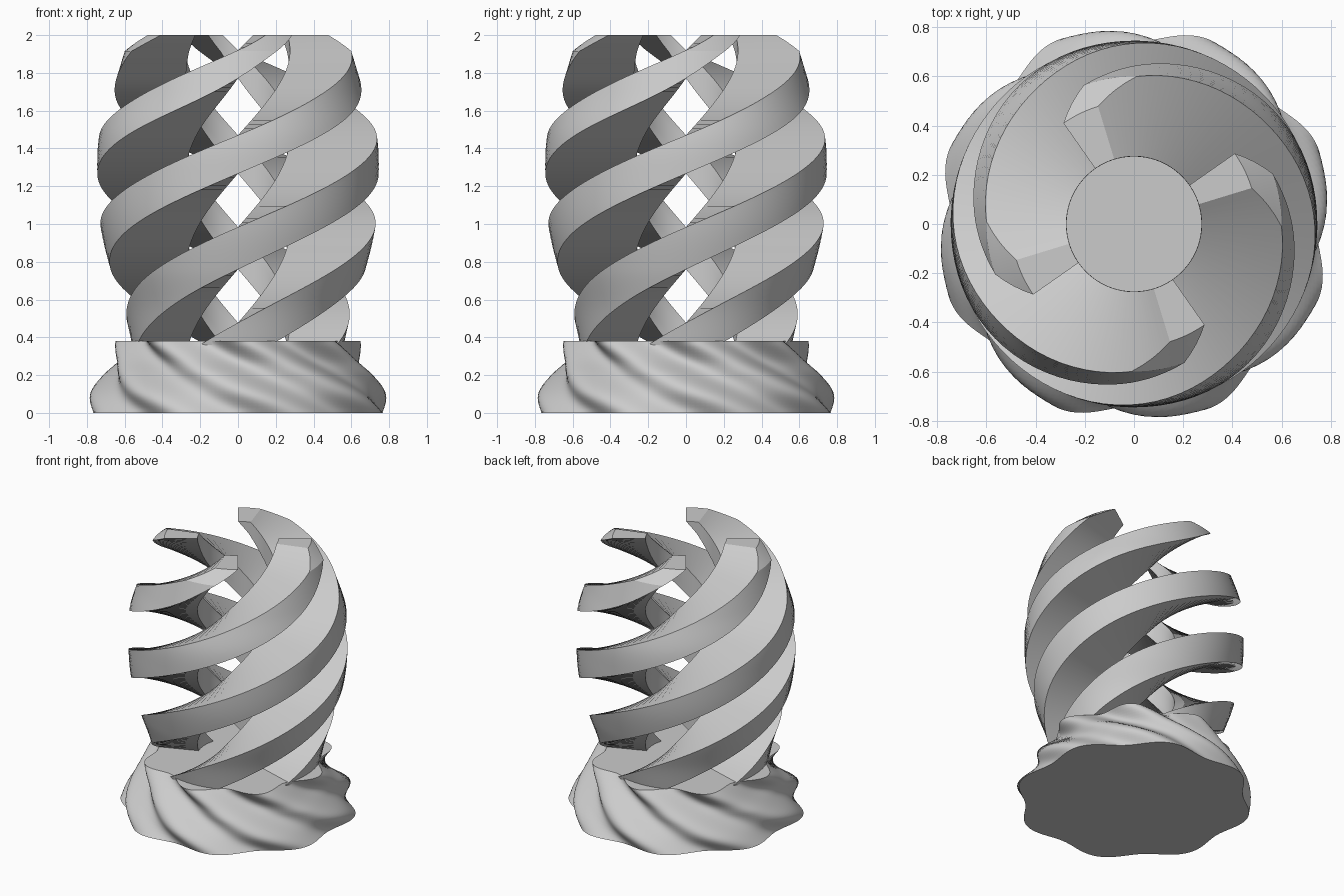
import bpy, bmesh
from math import sin, cos, radians, pi

cube = bpy.data.objects.get("Cube")
if cube:
    bpy.data.objects.remove(cube)

grey = bpy.data.materials.new("plain_grey")
grey.use_nodes = True
GREY = (0.6, 0.6, 0.6, 1)
grey.diffuse_color = GREY
grey.node_tree.nodes["Principled BSDF"].inputs["Base Color"].default_value = GREY


def interpolate(keys, z):
    """Smooth curve through rows of (z, value, value, ...)."""
    i = max(k for k in range(len(keys) - 1) if keys[k][0] <= z + 1e-6)
    a, b = keys[i], keys[i + 1]
    before, after = keys[max(i - 1, 0)], keys[min(i + 2, len(keys) - 1)]
    h = b[0] - a[0]
    t = (z - a[0]) / h
    out = []
    for c in range(1, len(a)):
        ta = (b[c] - before[c]) / (b[0] - before[0]) * h
        tb = (after[c] - a[c]) / (after[0] - a[0]) * h
        out.append((2*t**3 - 3*t**2 + 1) * a[c] + (t**3 - 2*t**2 + t) * ta
                   + (3*t**2 - 2*t**3) * b[c] + (t**3 - t**2) * tb)
    return out


def loft(name, sections):
    """Skin closed sections into a capped solid with sharp edges kept."""
    bm = bmesh.new()
    rings = [[bm.verts.new(p) for p in s] for s in sections]
    for low, high in zip(rings, rings[1:]):
        n = len(low)
        for i in range(n):
            j = (i + 1) % n
            bm.faces.new((low[i], low[j], high[j], high[i]))
    bm.faces.new(rings[0][::-1])
    bm.faces.new(rings[-1])
    bmesh.ops.recalc_face_normals(bm, faces=bm.faces)
    mesh = bpy.data.meshes.new(name)
    bm.to_mesh(mesh)
    bm.free()
    mesh.materials.append(grey)
    obj = bpy.data.objects.new(name, mesh)
    bpy.context.collection.objects.link(obj)
    bpy.ops.object.select_all(action="DESELECT")
    obj.select_set(True)
    bpy.context.view_layer.objects.active = obj
    bpy.ops.object.shade_smooth_by_angle(angle=radians(30))
    return obj


# Lobed base, twisting clockwise as it narrows: (z, radius, lobe depth)
BASE_TOP = 0.38
base_keys = [(0, 0.775, 0.035), (0.1, 0.75, 0.036), (0.2, 0.685, 0.04),
             (0.28, 0.63, 0.045), (BASE_TOP, 0.6, 0.05)]
base_sections = []
for k in range(25):
    z = BASE_TOP * k / 24
    radius, depth = interpolate(base_keys, z)
    phase = radians(23 - 65 * z / BASE_TOP)
    ring = []
    for i in range(192):
        a = 2 * pi * i / 192
        r = radius + depth * cos(8 * (a - phase))
        ring.append((r * cos(a), r * sin(a), z))
    base_sections.append(ring)
loft("twisted_base", base_sections)

# Spiral fins: (z, outer radius, leading angle, trailing angle)
fin_keys = [(0.36, 0.56, -72, -111), (0.55, 0.605, -38, -77),
            (0.76, 0.675, 0, -40), (1.0, 0.73, 42, 3),
            (1.25, 0.745, 87, 49), (1.47, 0.735, 127, 90),
            (1.7, 0.665, 169, 134), (1.915, 0.6, 200, 179)]
fin_tip = [fin_keys[-1], (2.0, 0.5, 215, 197)]
INNER = 0.275


def fin_section(keys, z, turn):
    outer, lead, trail = interpolate(keys, z)

    def arc(radius, start, end, steps):
        angles = [radians(turn + start + (end - start) * i / steps)
                  for i in range(steps + 1)]
        return [(radius * cos(a), radius * sin(a), z) for a in angles]
    return arc(INNER, lead, trail, 4) + arc(outer, trail, lead, 8)


STEPS = 72
low, high = fin_keys[0][0], fin_keys[-1][0]
for f in range(4):
    turn = 90 * f
    sections = [fin_section(fin_keys, low + (high - low) * k / STEPS, turn)
                for k in range(STEPS + 1)]
    sections += [fin_section(fin_tip, high + (2 - high) * k / 4, turn)
                 for k in range(1, 5)]
    loft(f"spiral_fin_{f + 1}", sections)
